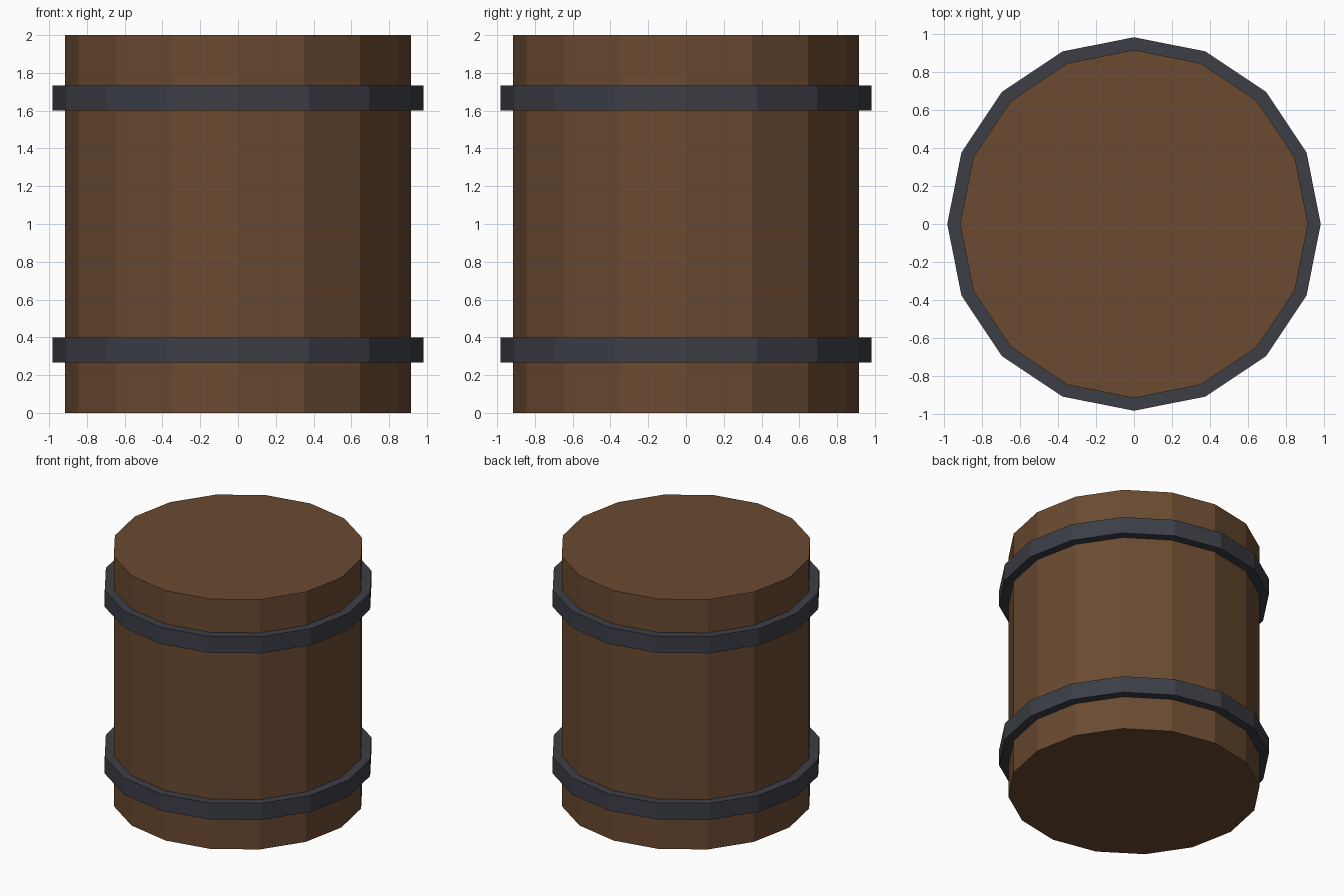
import bpy, bmesh
from math import cos, sin, pi

if "Cube" in bpy.data.objects:
    bpy.data.objects.remove(bpy.data.objects["Cube"])

SIDES = 16


def material(name, color):
    mat = bpy.data.materials.new(name)
    mat.diffuse_color = color
    mat.use_nodes = True
    mat.node_tree.nodes["Principled BSDF"].inputs["Base Color"].default_value = mat.diffuse_color
    return mat


def lathe(name, profile, mat, closed):
    """Spin an (r, z) profile into flat facets; an open profile gets end caps."""
    bm = bmesh.new()
    rings = [[bm.verts.new((r * cos(2 * pi * i / SIDES), r * sin(2 * pi * i / SIDES), z))
              for i in range(SIDES)] for r, z in profile]
    pairs = list(zip(rings, rings[1:]))
    if closed:
        pairs.append((rings[-1], rings[0]))
    else:
        bm.faces.new(rings[0])
        bm.faces.new(rings[-1])
    for a, b in pairs:
        for i in range(SIDES):
            j = (i + 1) % SIDES
            bm.faces.new((a[i], a[j], b[j], b[i]))
    bmesh.ops.recalc_face_normals(bm, faces=bm.faces)
    mesh = bpy.data.meshes.new(name)
    bm.to_mesh(mesh)
    bm.free()
    mesh.materials.append(mat)
    obj = bpy.data.objects.new(name, mesh)
    bpy.context.collection.objects.link(obj)
    return obj


wood = material("wood", (0.145, 0.070, 0.031, 1))
iron = material("iron", (0.045, 0.049, 0.062, 1))

# Barrel body
lathe("barrel_body", [(0.915, 0), (0.915, 2)], wood, closed=False)

# Iron hoops, their inner faces sunk slightly into the wood
for name, z in (("lower_hoop", 0.333), ("upper_hoop", 1.667)):
    lo, hi = z - 0.0665, z + 0.0665
    lathe(name, [(0.89, lo), (0.982, lo), (0.982, hi), (0.89, hi)], iron, closed=True)
